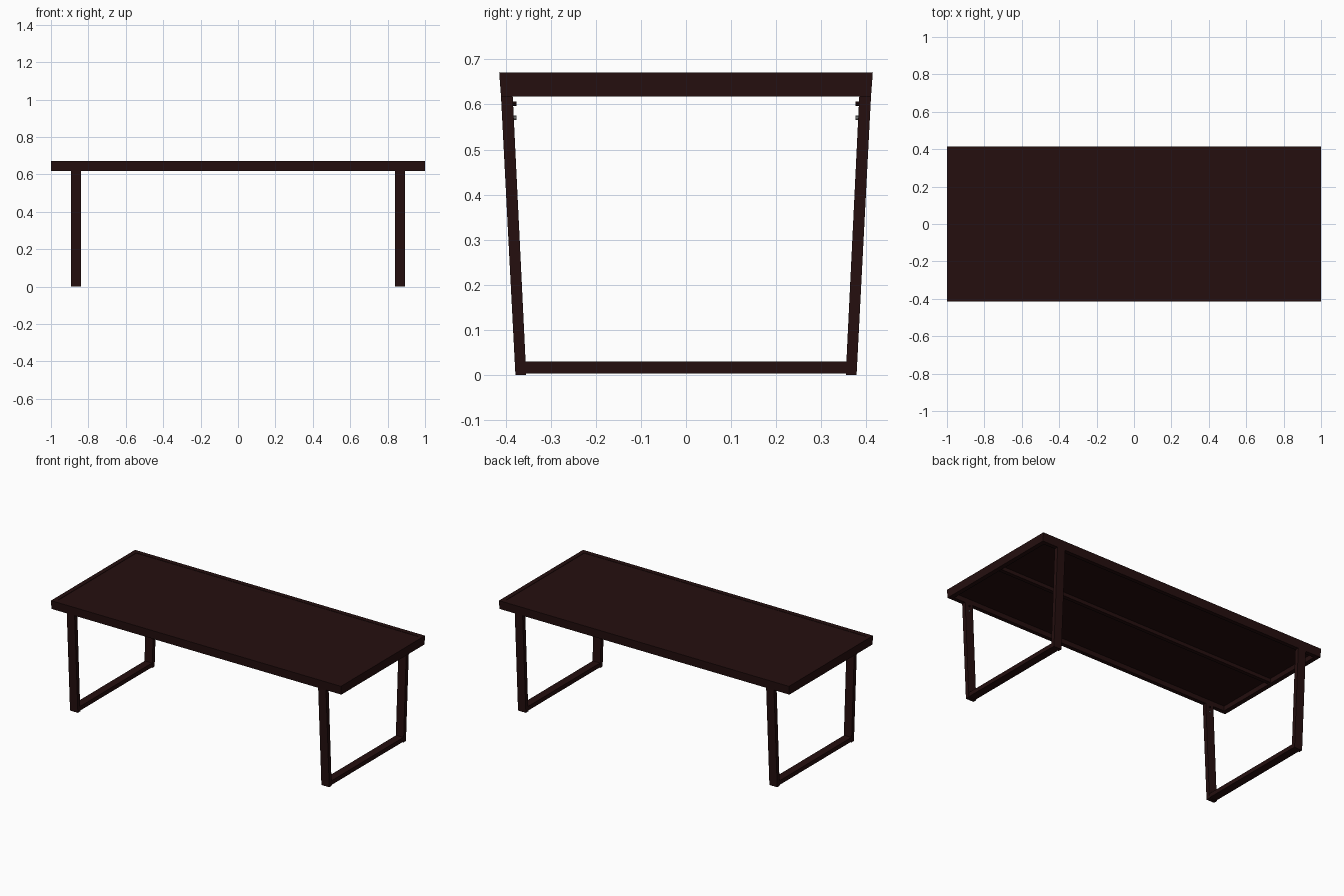
import bpy, bmesh
from mathutils import Vector

if "Cube" in bpy.data.objects:
    bpy.data.objects.remove(bpy.data.objects["Cube"])


def material(name, rgb):
    m = bpy.data.materials.new(name)
    m.diffuse_color = (*rgb, 1)
    m.use_nodes = True
    m.node_tree.nodes["Principled BSDF"].inputs["Base Color"].default_value = m.diffuse_color
    return m


WOOD = material("dark brown", (0.018, 0.0045, 0.0045))
STEEL = material("bolt grey", (0.25, 0.25, 0.25))


def prism(name, profile, axis, a, b, mat=WOOD):
    """Extrude a 2D profile along x (profile in y,z) or y (profile in x,z)."""
    bm = bmesh.new()

    def pt(p, d):
        return (d, p[0], p[1]) if axis == "x" else (p[0], d, p[1])

    lo = [bm.verts.new(pt(p, a)) for p in profile]
    hi = [bm.verts.new(pt(p, b)) for p in profile]
    bm.faces.new(lo)
    bm.faces.new(hi)
    n = len(profile)
    for i in range(n):
        j = (i + 1) % n
        bm.faces.new((lo[i], lo[j], hi[j], hi[i]))
    bmesh.ops.recalc_face_normals(bm, faces=bm.faces)
    me = bpy.data.meshes.new(name)
    bm.to_mesh(me)
    bm.free()
    me.materials.append(mat)
    ob = bpy.data.objects.new(name, me)
    bpy.context.collection.objects.link(ob)
    return ob


def rect(u0, u1, v0, v1):
    return [(u0, v0), (u1, v0), (u1, v1), (u0, v1)]


# Thin top panel set into the rim, with a centre rail beneath it
prism("top_panel", rect(-0.39, 0.39, 0.648, 0.669), "x", -0.975, 0.975)
prism("centre_rail", rect(-0.012, 0.012, 0.625, 0.648), "x", -0.972, 0.972)

for s, side in ((-1, "front"), (1, "back")):
    # Long rim with a slightly sloping outer face
    prism(side + "_rim", [(s * 0.385, 0.618), (s * 0.410, 0.618),
                          (s * 0.414, 0.671), (s * 0.385, 0.671)], "x", -1, 1)
    # Splayed legs
    for t, end in ((-1, "left"), (1, "right")):
        prism(f"{side}_{end}_leg", [(s * 0.354, 0), (s * 0.378, 0),
                                    (s * 0.410, 0.618), (s * 0.384, 0.618)],
              "x", t * 0.84, t * 0.894)
        # Bolts on the inner face of each leg
        for z in (0.57, 0.602):
            bpy.ops.mesh.primitive_cylinder_add(
                vertices=8, radius=0.005, depth=0.008,
                location=(t * 0.867, s * 0.380, z), rotation=(1.5708, 0, 0))
            bpy.context.object.name = f"{side}_{end}_bolt"
            bpy.context.object.data.materials.append(WOOD if z > 0.59 else STEEL)

for t, end in ((-1, "left"), (1, "right")):
    # Short rim and the floor rail joining each leg pair
    prism(end + "_rim", rect(t * 0.972, t * 1.0, 0.618, 0.671), "y", -0.39, 0.39)
    prism(end + "_floor_rail", rect(t * 0.842, t * 0.892, 0.004, 0.03), "y", -0.356, 0.356)
